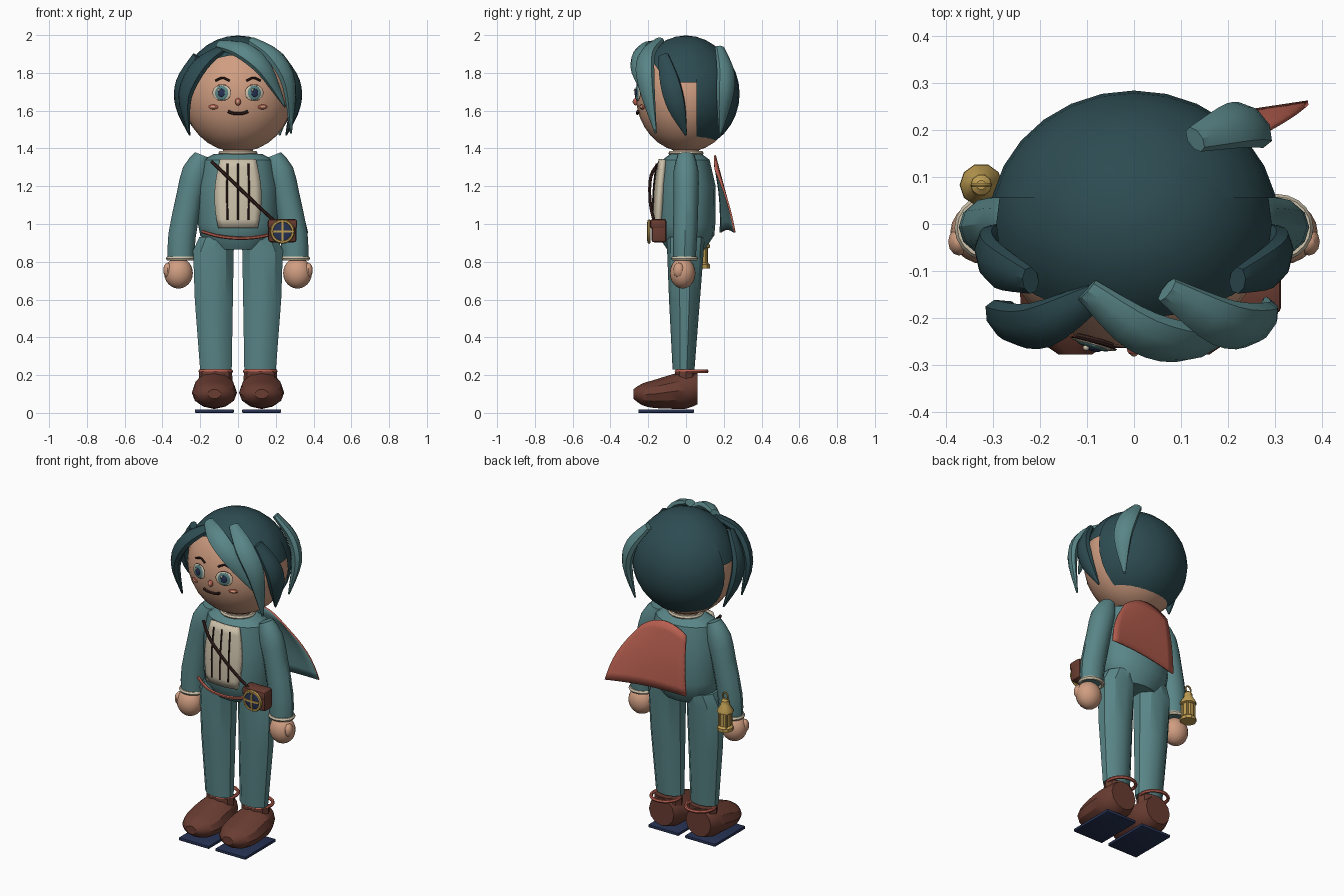
import bpy, bmesh, math
from mathutils import Vector, Matrix

cube = bpy.data.objects.get("Cube")
if cube:
    bpy.data.objects.remove(cube, do_unlink=True)


def material(name, *rgb):
    m = bpy.data.materials.new(name)
    m.use_nodes = True
    m.diffuse_color = (*rgb, 1)
    m.node_tree.nodes["Principled BSDF"].inputs["Base Color"].default_value = (*rgb, 1)
    return m


TEAL = material("teal cloth", .10, .235, .243)
HAIR = material("dark teal hair", .026, .071, .083)
SKIN = material("skin", .63, .34, .22)
BROWN = material("brown leather", .14, .045, .031)
RED = material("coral red", .48, .115, .08)
CREAM = material("cream", .60, .53, .40)
GOLD = material("gold", .52, .34, .085)
NAVY = material("navy", .019, .031, .085)
DARK = material("dark brown", .035, .014, .012)
PARTS = []
X, Y, Z = Vector((1, 0, 0)), Vector((0, 1, 0)), Vector((0, 0, 1))
HEAD, HEAD_R = Vector((0, 0, 1.68)), Vector((.29, .265, .3))


def finish(name, bm, mat, fix=True):
    if fix:
        bmesh.ops.recalc_face_normals(bm, faces=bm.faces[:])
    me = bpy.data.meshes.new(name)
    bm.to_mesh(me)
    bm.free()
    me.materials.append(mat)
    ob = bpy.data.objects.new(name, me)
    bpy.context.collection.objects.link(ob)
    PARTS.append(ob)
    return ob


def ellipsoid(name, loc, r, mat, turn=None, seg=20, cuts=()):
    bm = bmesh.new()
    bmesh.ops.create_uvsphere(bm, u_segments=seg, v_segments=seg * 3 // 5, radius=1)
    m = Matrix.Translation(loc) @ (turn or Matrix()) @ Matrix.Diagonal((*r, 1))
    bmesh.ops.transform(bm, matrix=m, verts=bm.verts[:])
    for co, no in cuts:
        bmesh.ops.bisect_plane(bm, geom=bm.verts[:] + bm.edges[:] + bm.faces[:],
                               plane_co=co, plane_no=no, clear_inner=True)
    return finish(name, bm, mat)


def box(name, loc, size, mat, bevel=0, turn=None):
    bm = bmesh.new()
    m = Matrix.Translation(loc) @ (turn or Matrix()) @ Matrix.Diagonal((*size, 1))
    bmesh.ops.create_cube(bm, size=1, matrix=m)
    if bevel:
        bmesh.ops.bevel(bm, geom=bm.edges[:], offset=bevel, segments=2, affect='EDGES', profile=.5)
    return finish(name, bm, mat)


def smooth_rows(rows, steps):
    """Catmull-Rom through rows of (x, y, z, width, depth)."""
    rows = [Vector(r) for r in rows]
    out = []
    for i in range(len(rows) - 1):
        b, c = rows[i], rows[i + 1]
        a, d = rows[max(i - 1, 0)], rows[min(i + 2, len(rows) - 1)]
        for k in range(steps):
            t = k / steps
            out.append((b * 2 + (c - a) * t + (a * 2 - b * 5 + c * 4 - d) * t * t
                        + (b * 3 - a - c * 3 + d) * t ** 3) / 2)
    return out + [rows[-1]]


def tube(name, rows, mat, n=10, axis=None, ref=Y, steps=1, spin=0, closed=False):
    """Skin elliptical rings along rows of (x, y, z, width, depth)."""
    rows = smooth_rows(rows, steps)
    pts = [Vector(r[:3]) for r in rows]
    bm, rings, last = bmesh.new(), [], len(rows) - 1
    for i, (p, r) in enumerate(zip(pts, rows)):
        ahead = pts[(i + 1) % len(pts)] if closed else pts[min(i + 1, last)]
        behind = pts[i - 1] if closed else pts[max(i - 1, 0)]
        t = axis or (ahead - behind).normalized()
        out = ref if ref is not None else p - HEAD
        side = t.cross(out).normalized()
        up = side.cross(t)
        angles = [math.tau * k / n + spin for k in range(n)]
        rings.append([bm.verts.new(p + side * r[3] * math.cos(a) + up * r[4] * math.sin(a))
                      for a in angles])
    pairs = list(zip(rings, rings[1:]))
    if closed:
        pairs.append((rings[-1], rings[0]))
    else:
        bm.faces.new(rings[0])
        bm.faces.new(rings[-1])
    for a, b in pairs:
        for k in range(n):
            j = (k + 1) % n
            bm.faces.new((a[k], a[j], b[j], b[k]))
    return finish(name, bm, mat)


def cord(name, pts, r, mat, steps=4):
    return tube(name, [(*p, r, r) for p in pts], mat, n=6, steps=steps)


def ring(name, loc, rx, ry, r, mat, u=X, v=Y):
    rows = []
    for k in range(20):
        a = math.tau * k / 20
        rows.append((*(Vector(loc) + u * rx * math.cos(a) + v * ry * math.sin(a)), r, r))
    return tube(name, rows, mat, n=6, ref=u.cross(v), closed=True)


def sheet(name, fn, nu, nv, mat, inner, facing, thick):
    bm = bmesh.new()
    g = [[bm.verts.new(fn(i / nu, j / nv)) for i in range(nu + 1)] for j in range(nv + 1)]
    for j in range(nv):
        for i in range(nu):
            f = bm.faces.new((g[j][i], g[j][i + 1], g[j + 1][i + 1], g[j + 1][i]))
            f.normal_update()
            if f.normal.y * facing < 0:
                f.normal_flip()
    ob = finish(name, bm, mat, fix=False)
    ob.data.materials.append(inner)
    mod = ob.modifiers.new("thickness", 'SOLIDIFY')
    mod.thickness, mod.offset, mod.material_offset = thick, -1, 1
    return ob


def on_face(x, z, lift=0):
    y = -HEAD_R.y * math.sqrt(1 - (x / HEAD_R.x) ** 2 - ((z - HEAD.z) / HEAD_R.z) ** 2)
    p = Vector((x, y, z))
    n = Vector([(p - HEAD)[i] / HEAD_R[i] ** 2 for i in range(3)]).normalized()
    return p + n * lift, n


def face_oval(name, x, z, rx, rz, mat, lift, depth=.006):
    p, n = on_face(x, z, lift)
    side = Z.cross(n).normalized()
    turn = Matrix((side, n, side.cross(n))).transposed().to_4x4()
    return ellipsoid(name, p, (rx, depth, rz), mat, turn, seg=16)


def face_line(name, pts, r, mat):
    return cord(name, [on_face(x, z, .006)[0] for x, z in pts], r, mat)


# Head and hair shells
ellipsoid("head", HEAD, HEAD_R, SKIN, seg=28)
ellipsoid("hair_back", (0, 0, 1.69), (.308, .284, .3), HAIR, seg=28,
          cuts=[((0, .055, 0), Y)])
ellipsoid("hair_cap", (0, 0, 1.685), (.3, .272, .313), HAIR, seg=28,
          cuts=[((0, 0, 1.75), Z), ((0, -.1, 1.75), Vector((0, .82, .57)))])

# Hair locks, lying on the head
WIDTHS = [(.03, .02), (.055, .032), (.05, .03), (.006, .005)]
LOCKS = {
    "fringe_right": (HAIR, [(-.08, -.15, 1.93), (-.2, -.215, 1.84), (-.28, -.205, 1.68), (-.26, -.17, 1.48)]),
    "fringe_middle": (TEAL, [(-.1, -.14, 1.95), (.02, -.23, 1.92), (.14, -.25, 1.82), (.25, -.18, 1.62)]),
    "fringe_left": (TEAL, [(.07, -.14, 1.97), (.19, -.21, 1.89), (.27, -.21, 1.74), (.28, -.16, 1.48)]),
    "side_lock_right": (HAIR, [(-.22, -.12, 1.89), (-.295, -.085, 1.75), (-.3, -.05, 1.62), (-.255, 0, 1.47)]),
    "side_lock_left": (HAIR, [(.22, -.12, 1.89), (.295, -.085, 1.75), (.3, -.05, 1.62), (.255, 0, 1.47)]),
    "back_lock_left": (TEAL, [(.13, .18, 1.93), (.22, .21, 1.81), (.255, .205, 1.67), (.22, .18, 1.47)]),
}
for name, (mat, pts) in LOCKS.items():
    tube(name, [(*p, *w) for p, w in zip(pts, WIDTHS)], mat, n=8, ref=None, steps=4, spin=math.pi / 8)

# Face
for s, side in ((-1, "right"), (1, "left")):
    face_oval(side + "_eye_rim", s * .085, 1.695, .052, .045, DARK, .001, .004)
    face_oval(side + "_eye_white", s * .085, 1.694, .05, .042, CREAM, .003)
    face_oval(side + "_iris", s * .085, 1.694, .036, .038, TEAL, .007)
    face_oval(side + "_pupil", s * .085, 1.694, .019, .022, NAVY, .012)
    face_oval(side + "_eye_glint", s * .085 - .012, 1.708, .007, .007, CREAM, .016)
    face_line(side + "_brow", [(s * .045, 1.757), (s * .08, 1.772), (s * .118, 1.757)], .006, DARK)
    face_oval(side + "_cheek", s * .13, 1.62, .028, .013, RED, .002)
    face_oval(side + "_cheek_centre", s * .13, 1.62, .019, .007, SKIN, .005)
face_oval("nose", 0, 1.647, .015, .02, RED, .004, .012)
face_oval("nose_tip", 0, 1.647, .009, .013, SKIN, .009, .01)
face_line("mouth", [(-.052, 1.598), (-.025, 1.588), (.025, 1.588), (.052, 1.598)], .008, DARK)

# Neck and jacket
tube("neck", [(0, 0, 1.34, .08, .07), (0, 0, 1.42, .08, .07)], SKIN, n=12)
ring("shirt_collar", (0, 0, 1.375), .092, .082, .012, CREAM)
tube("jacket", [(0, 0, 1.37, .13, .085), (0, 0, 1.34, .185, .125), (0, .005, 1.2, .212, .152),
                (0, 0, 1.0, .212, .155), (0, 0, .94, .2, .15), (0, 0, .865, .14, .1)],
     TEAL, n=16, axis=-Z)


def shirt(u, v):
    a = 2 * u - 1
    z = 1.345 - .365 * v
    x = a * (.085 + .04 * math.sin(math.pi * min(1, v * .75 + .08)))
    return x, -.145 - .03 * v - .012 * math.sin(math.pi * v) + 1.6 * x * x, z


sheet("shirt_front", shirt, 8, 8, CREAM, CREAM, -1, .03)
for i in (-1, 0, 1):
    cord("shirt_pleat", [(i * .055, -.157, 1.32), (i * .058, -.173, 1.17), (i * .055, -.176, 1.02)], .005, DARK)

# Strap, belt and satchel with a compass
cord("strap", [(-.14, -.135, 1.33), (-.06, -.185, 1.255), (.08, -.19, 1.12), (.21, -.165, 1.0)], .009, DARK)
cord("belt", [(-.19, -.115, .96), (-.1, -.158, .935), (0, -.172, .925), (.1, -.165, .93), (.2, -.12, .95)], .009, RED)
box("satchel", (.235, -.143, .965), (.15, .08, .125), BROWN, .015)
box("satchel_flap", (.235, -.15, 1.0), (.156, .08, .05), BROWN, .012)
C = Vector((.235, -.195, .96))
ellipsoid("compass_face", C, (.056, .008, .056), NAVY)
ring("compass_rim", C, .056, .056, .009, GOLD, X, Z)
box("compass_bar_upright", C - Y * .008, (.012, .008, .1), GOLD)
box("compass_bar_level", C - Y * .008, (.1, .008, .012), GOLD)

# Arms, hands, legs and shoes
for s, side in ((-1, "right"), (1, "left")):
    tube(side + "_sleeve", [(s * .19, 0, 1.365, .04, .045), (s * .222, 0, 1.28, .072, .066),
                            (s * .258, 0, 1.14, .07, .066), (s * .296, -.005, .94, .073, .064),
                            (s * .302, -.008, .825, .07, .06)], TEAL, n=12, steps=2)
    ring(side + "_cuff", (s * .304, -.008, .818), .066, .06, .012, CREAM)
    ellipsoid(side + "_hand", (s * .315, -.018, .74), (.076, .068, .082), SKIN)
    ellipsoid(side + "_thumb", (s * .372, -.038, .755), (.024, .03, .04), SKIN, seg=12)
    tube(side + "_trouser_leg", [(s * .11, 0, .93, .1, .1), (s * .13, -.003, .86, .113, .097),
                                 (s * .128, -.008, .6, .106, .082), (s * .117, -.013, .23, .088, .058)],
         TEAL, n=10, axis=-Z, spin=math.pi / 10)
    f = s * .125
    tube(side + "_shoe", [(f, .06, .13, .085, .085), (f, .0, .122, .108, .1), (f, -.08, .112, .118, .09),
                          (f, -.17, .1, .116, .074), (f, -.235, .098, .09, .056), (f, -.278, .1, .035, .025)],
         BROWN, n=12, axis=Y, ref=Z, steps=2)
    tube(side + "_shoe_neck", [(f - s * .006, 0, .13, .09, .06), (f - s * .006, 0, .22, .088, .06)], BROWN, n=10)
    ring(side + "_ankle_band", (s * .118, .03, .22), .082, .08, .01, RED)
    box(side + "_sole_plate", (s * .125, -.105, .009), (.205, .295, .018), NAVY, .004)


# Half cape, red outside and teal inside
def cape(u, v):
    top = 1.365 - .11 * (1.5 * u - .7) ** 2
    x = -.11 + .31 * u + v * (-.02 + .19 * u) + .03 * u * math.sin(math.pi * v)
    y = .158 + v * (.03 + .075 * u) + .012 * math.sin(math.pi * v)
    return x, y, top + (.955 - top) * v + .015 * math.sin(math.pi * u) * v


sheet("half_cape", cape, 10, 8, RED, TEAL, 1, .01)

# Lantern on the hip
L = (-.325, .083)
LANTERN = [(.765, .046), (.785, .046), (.795, .034), (.87, .034), (.875, .045),
           (.89, .045), (.92, .026), (.945, .022), (.955, .01)]
tube("lantern", [(*L, z, r, r) for z, r in LANTERN], GOLD, n=10, axis=Z)
ring("lantern_handle", (*L, .97), .018, .022, .005, GOLD, X, Z)
for k in range(4):
    a = math.tau * (k + .5) / 4
    x, y = L[0] + .036 * math.cos(a), L[1] + .036 * math.sin(a)
    cord("lantern_bar", [(x, y, .79), (x, y, .88)], .006, GOLD, steps=1)

# Smooth shading with sharp edges kept
bpy.ops.object.select_all(action='DESELECT')
for ob in PARTS:
    ob.select_set(True)
bpy.context.view_layer.objects.active = PARTS[0]
bpy.ops.object.shade_smooth_by_angle(angle=math.radians(32))
